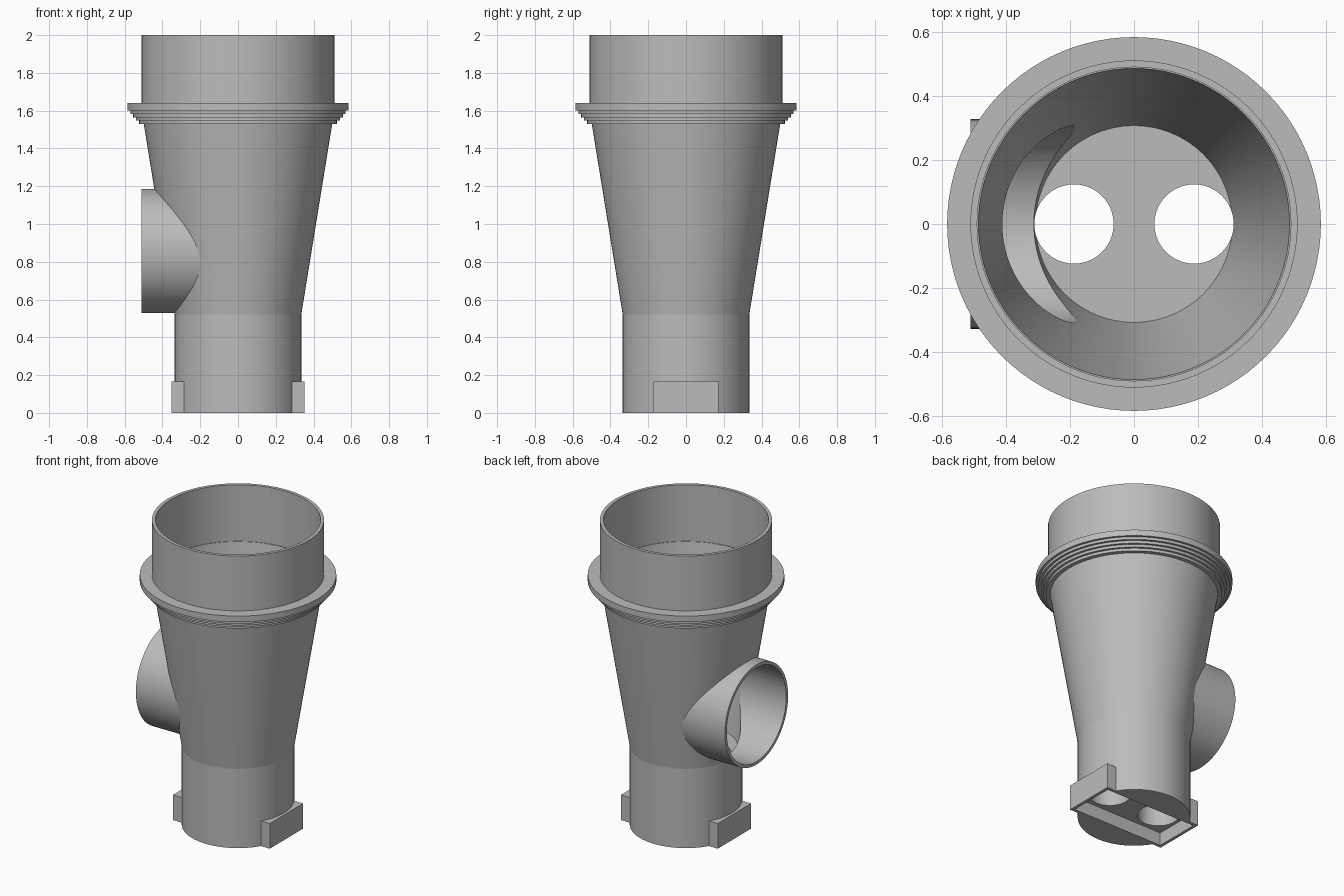
import bpy, bmesh, math
from mathutils import Matrix

cube = bpy.data.objects.get("Cube")
if cube:
    bpy.data.objects.remove(cube, do_unlink=True)

SEGMENTS = 96

plastic = bpy.data.materials.new("grey plastic")
plastic.use_nodes = True
grey = (0.5, 0.5, 0.5, 1)
plastic.diffuse_color = grey
plastic.node_tree.nodes["Principled BSDF"].inputs["Base Color"].default_value = grey


def add_object(name, bm):
    bmesh.ops.recalc_face_normals(bm, faces=bm.faces)
    mesh = bpy.data.meshes.new(name)
    bm.to_mesh(mesh)
    bm.free()
    mesh.materials.append(plastic)
    obj = bpy.data.objects.new(name, mesh)
    bpy.context.collection.objects.link(obj)
    return obj


def lathe(name, profile):
    """Closed solid from (radius, height) points, capped at both ends."""
    bm = bmesh.new()
    rings = []
    for r, z in profile:
        ring = []
        for i in range(SEGMENTS):
            a = math.tau * i / SEGMENTS
            ring.append(bm.verts.new((r * math.cos(a), r * math.sin(a), z)))
        rings.append(ring)
    for low, high in zip(rings, rings[1:]):
        for i in range(SEGMENTS):
            j = (i + 1) % SEGMENTS
            bm.faces.new((low[i], low[j], high[j], high[i]))
    bm.faces.new(rings[0][::-1])
    bm.faces.new(rings[-1])
    return add_object(name, bm)


def box(name, x, y, z0, z1):
    """Box centred on the axis, with half sizes x and y."""
    bm = bmesh.new()
    size = Matrix.Diagonal((2 * x, 2 * y, z1 - z0, 1))
    bmesh.ops.create_cube(bm, size=1, matrix=Matrix.Translation((0, 0, (z0 + z1) / 2)) @ size)
    return add_object(name, bm)


def side_cylinder(name, radius, outer_x):
    """Cylinder from the axis out towards -x at the branch height."""
    obj = lathe(name, [(radius, 0), (radius, outer_x)])
    obj.data.transform(Matrix.Translation((0, 0, 0.857)) @ Matrix.Rotation(-math.pi / 2, 4, 'Y'))
    return obj


def combine(target, tool, operation):
    mod = target.modifiers.new(tool.name, 'BOOLEAN')
    mod.operation = operation
    mod.solver = 'EXACT'
    mod.object = tool
    bpy.context.view_layer.objects.active = target
    bpy.ops.object.modifier_apply(modifier=mod.name)
    bpy.data.objects.remove(tool, do_unlink=True)


# Outer shell: lower tube, cone, stepped collar and upper tube
profile = [(0.335, 0), (0.335, 0.52), (0.499, 1.53)]
for step in range(4):
    r = 0.525 + 0.015 * step
    z = 1.53 + 0.0175 * step
    profile += [(r, z), (r, z + 0.0175)]
profile += [(0.585, 1.60), (0.585, 1.64), (0.512, 1.64), (0.512, 2)]
body = lathe("funnel_body", profile)

# Side branch and crossbar at the foot
combine(body, side_cylinder("branch_pipe", 0.328, 0.512), 'UNION')
combine(body, box("foot_bar", 0.352, 0.173, 0, 0.165), 'UNION')

# Inner cavity, branch bore and recess under the foot
combine(body, lathe("cavity", [(0.308, 0.515), (0.487, 1.63), (0.491, 1.63), (0.491, 2.1)]), 'DIFFERENCE')
combine(body, side_cylinder("branch_bore", 0.308, 0.6), 'DIFFERENCE')
combine(body, box("foot_recess", 0.332, 0.153, -0.1, 0.085), 'DIFFERENCE')

# Two drain holes through the floor
for side in (-1, 1):
    hole = lathe("drain_hole", [(0.124, 0.05), (0.124, 0.6)])
    hole.data.transform(Matrix.Translation((0.188 * side, 0, 0)))
    combine(body, hole, 'DIFFERENCE')

# Smooth the round walls, keep every rim sharp
bpy.ops.object.select_all(action='DESELECT')
body.select_set(True)
bpy.context.view_layer.objects.active = body
bpy.ops.object.shade_smooth_by_angle(angle=math.radians(7))
